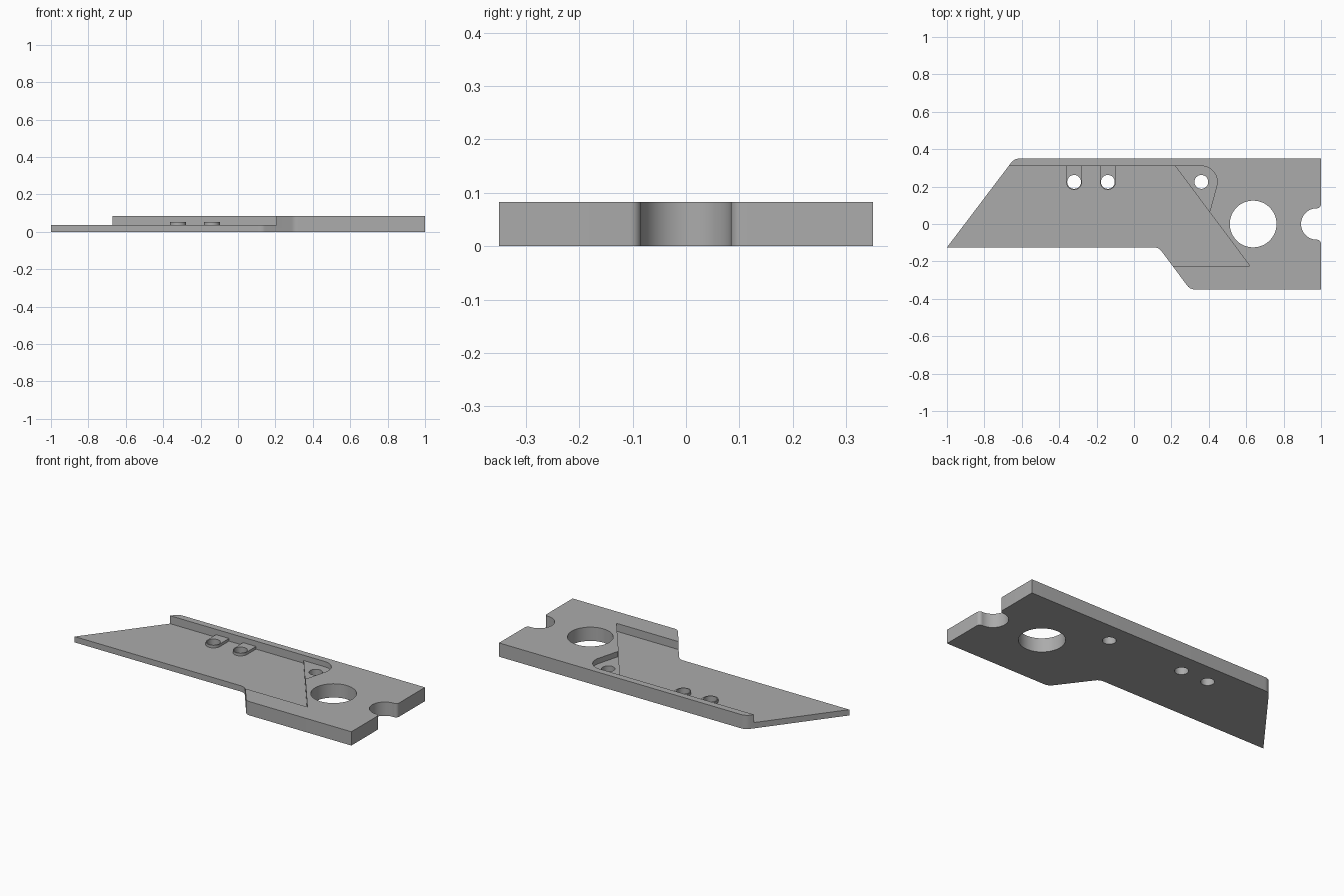
import bpy
import bmesh
from math import cos, sin, tan, radians
from mathutils import Vector

old = bpy.data.objects.get("Cube")
if old:
    bpy.data.objects.remove(old, do_unlink=True)

TOP, FLOOR, LEDGE = 0.083, 0.035, 0.051
PEG_Y, PEG_R = 0.225, 0.037

grey = bpy.data.materials.new("plain grey")
grey.use_nodes = True
grey.diffuse_color = (0.41, 0.41, 0.41, 1)
grey.node_tree.nodes["Principled BSDF"].inputs["Base Color"].default_value = grey.diffuse_color


def arc(x, y, r, start, end, steps=12):
    angles = [radians(start + (end - start) * i / steps) for i in range(steps + 1)]
    return [(x + r * cos(a), y + r * sin(a)) for a in angles]


def fillet(a, b, c, r, steps=6):
    """Rounded corner at b between neighbours a and c."""
    a, b, c = Vector(a), Vector(b), Vector(c)
    u, v = (a - b).normalized(), (c - b).normalized()
    half = u.angle(v) / 2
    reach = r / tan(half)
    centre = b + (u + v).normalized() * (r / sin(half))
    p, q = b + u * reach - centre, b + v * reach - centre
    return [tuple(centre + p.lerp(q, i / steps).normalized() * r) for i in range(steps + 1)]


def prism(name, outline, z0, z1):
    bm = bmesh.new()
    face = bm.faces.new([bm.verts.new((x, y, z0)) for x, y in outline])
    ext = bmesh.ops.extrude_face_region(bm, geom=[face])["geom"]
    moved = [g for g in ext if isinstance(g, bmesh.types.BMVert)]
    bmesh.ops.translate(bm, verts=moved, vec=(0, 0, z1 - z0))
    bmesh.ops.recalc_face_normals(bm, faces=bm.faces)
    mesh = bpy.data.meshes.new(name)
    bm.to_mesh(mesh)
    bm.free()
    mesh.materials.append(grey)
    obj = bpy.data.objects.new(name, mesh)
    bpy.context.collection.objects.link(obj)
    return obj


def combine(target, tool, operation):
    """Apply a boolean and discard the helper solid."""
    mod = target.modifiers.new("cut", 'BOOLEAN')
    mod.operation, mod.solver, mod.object = operation, 'EXACT', tool
    bpy.context.view_layer.objects.active = target
    bpy.ops.object.modifier_apply(modifier=mod.name)
    bpy.data.objects.remove(tool, do_unlink=True)


# Plate outline with rounded bends and an end notch with softened lips
tip, bend, heel = (-1, -0.125), (0.132, -0.125), (0.30, -0.35)
front_end, back_end, shoulder = (1, -0.35), (1, 0.35), (-0.64, 0.35)
outline = [tip]
outline += fillet(tip, bend, heel, 0.05)
outline += fillet(bend, heel, front_end, 0.05)
outline += [front_end]
outline += arc(0.979, -0.105, 0.021, 0, 90, 6)
outline += arc(0.977, 0, 0.084, 270, 90, 32)
outline += arc(0.979, 0.105, 0.021, 270, 360, 6)
outline += [back_end]
outline += fillet(back_end, shoulder, tip, 0.055)
plate = prism("holder_plate", outline, 0, TOP)

# Slanted pocket, open at the front and the pointed end
pocket = [(-1.2, -0.225), (0.62, -0.225), (0.22, 0.31), (-1.2, 0.31)]
combine(plate, prism("pocket_cutter", pocket, FLOOR, 0.2), 'DIFFERENCE')

# Shallower rounded recess beside the pocket
recess = [(0.15, 0.31), (0.15, 0.07), (0.406, 0.07)]
recess += arc(0.36, PEG_Y, 0.085, -15, 90, 16)
combine(plate, prism("recess_cutter", recess, LEDGE, 0.2), 'DIFFERENCE')

# Raised bosses joined to the back wall
for x in (-0.32, -0.14):
    boss = arc(x, PEG_Y, 0.043, 180, 360, 20) + [(x + 0.043, 0.33), (x - 0.043, 0.33)]
    combine(plate, prism("boss", boss, 0.01, LEDGE), 'UNION')

# Through holes
for x, y, r in [(-0.32, PEG_Y, PEG_R), (-0.14, PEG_Y, PEG_R),
                (0.36, PEG_Y, PEG_R), (0.637, 0, 0.125)]:
    hole = arc(x, y, r, 0, 360, 48)[:-1]
    combine(plate, prism("hole_cutter", hole, -0.1, 0.2), 'DIFFERENCE')

# Smooth the curved walls, keep the edges crisp
bpy.ops.object.select_all(action='DESELECT')
plate.select_set(True)
bpy.context.view_layer.objects.active = plate
bpy.ops.object.shade_smooth_by_angle(angle=radians(30))
